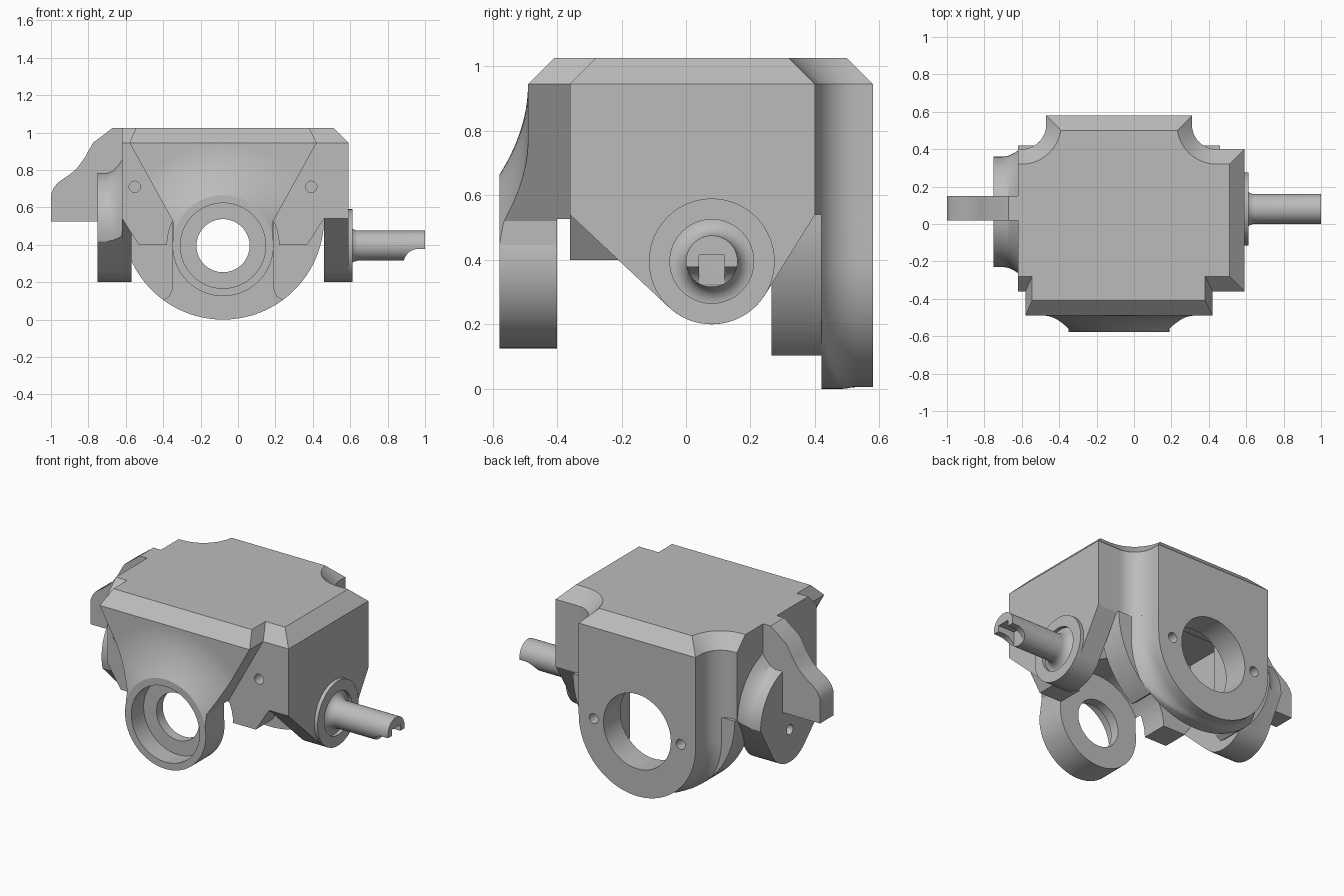
import bpy, bmesh
from math import sin, cos, sqrt, pi, radians

old = bpy.data.objects.get("Cube")
if old:
    bpy.data.objects.remove(old)

grey = bpy.data.materials.new("housing_grey")
grey.use_nodes = True
grey.diffuse_color = (0.5, 0.5, 0.5, 1)
grey.node_tree.nodes["Principled BSDF"].inputs["Base Color"].default_value = (0.5, 0.5, 0.5, 1)

CX, CZ = -0.08, 0.395   # main bore axis, running along y
SY = 0.08               # shaft axis offset, running along x


def loft(name, rings, closed=False):
    """Skin equal-length rings; cap the ends or close into a loop."""
    bm = bmesh.new()
    vs = [[bm.verts.new(p) for p in r] for r in rings]
    n = len(vs[0])
    pairs = list(zip(vs, vs[1:])) + ([(vs[-1], vs[0])] if closed else [])
    for a, b in pairs:
        for i in range(n):
            j = (i + 1) % n
            bm.faces.new((a[i], a[j], b[j], b[i]))
    if not closed:
        bm.faces.new(vs[0])
        bm.faces.new(vs[-1])
    bmesh.ops.remove_doubles(bm, verts=bm.verts, dist=1e-5)
    bmesh.ops.recalc_face_normals(bm, faces=bm.faces)
    me = bpy.data.meshes.new(name)
    bm.to_mesh(me)
    bm.free()
    me.materials.append(grey)
    ob = bpy.data.objects.new(name, me)
    bpy.context.collection.objects.link(ob)
    return ob


def place(pts, axis, d):
    k = "XYZ".index(axis)
    return [tuple(list(p[:k]) + [d] + list(p[k:])) for p in pts]


def prism(name, pts, axis, a, b):
    return loft(name, [place(pts, axis, a), place(pts, axis, b)])


def arc(c, r, a0, a1, n):
    return [(c[0] + r * cos(radians(a0 + (a1 - a0) * i / n)),
             c[1] + r * sin(radians(a0 + (a1 - a0) * i / n))) for i in range(n + 1)]


def circle(c, r, n=64):
    return arc(c, r, 0, 360, n)[:-1]


def lathe(name, c, axis, profile, closed=False):
    return loft(name, [place(circle(c, r), axis, d) for d, r in profile], closed)


def box(name, x0, x1, y0, y1, z0, z1):
    return prism(name, [(x0, y0), (x1, y0), (x1, y1), (x0, y1)], "Z", z0, z1)


def boolean(ob, cutters, op="DIFFERENCE"):
    bpy.context.view_layer.objects.active = ob
    for c in cutters:
        c.hide_render = True
        m = ob.modifiers.new("cut", "BOOLEAN")
        m.operation, m.solver, m.object = op, "EXACT", c
        bpy.ops.object.modifier_apply(modifier=m.name)
        bpy.data.objects.remove(c)


def bore(axis, c, r, a, b):
    return prism("cutter", circle(c, r, 48), axis, a, b)


# Upper housing: outline with scooped rear corners and a chamfered top
def outline(inset):
    s = 0.13 + inset
    right = [(p[0], min(p[1], 0.58 - inset)) for p in arc((0.44, 0.53), s, 270, 180, 10)]
    right.append((0.31 - inset, 0.58 - inset))
    left = [(2 * CX - x, y) for x, y in reversed(right)]
    return ([(0.59 - inset, inset - 0.36), (0.59 - inset, 0.40 - inset)] + right + left
            + [(-0.62, 0.40 - inset), (-0.62, inset - 0.36)])


def rear_bores():
    cuts = [bore("Y", (CX, CZ), 0.225, 0.38, 0.62)]
    return cuts + [bore("Y", (CX + s * 0.29, CZ), 0.03, 0.36, 0.62) for s in (-1, 1)]


body = loft("upper_housing", [place(outline(0), "Z", 0.54), place(outline(0), "Z", 0.945),
                              place(outline(0.08), "Z", 1.025)])
boolean(body, [box("cutter", -0.57, 0.46, -0.2, 0.265, 0.4, 0.85),
               box("cutter", -0.35, 0.19, 0.2, 0.42, 0.4, 0.7),
               bore("Y", (CX, CZ), 0.225, 0.38, 0.62),
               bore("Y", (CX, CZ), 0.3, -0.4, -0.15)]
        + [bore("Y", (CX + s * 0.472, 0.71), 0.03, -0.4, -0.22) for s in (-1, 1)])


# Rear flange: scooped sides swept round the bottom, trimmed by a larger round
def flange_ring(y):
    w = 0.39 if y >= 0.53 else 0.52 - sqrt(0.13 ** 2 - (0.53 - y) ** 2)
    pts = [(CX + w, 0.54)]
    for i in range(49):
        a = -pi * i / 48
        limit = 0.145 * sin(a) + sqrt((0.145 * sin(a)) ** 2 + 0.2706)
        r = min(w, limit)
        pts.append((CX + r * cos(a), CZ + r * sin(a)))
    pts.append((CX - w, 0.54))
    return place(pts, "Y", y)


flange = loft("rear_flange", [flange_ring(0.42 + 0.011 * i) for i in range(11)] + [flange_ring(0.58)])
boolean(flange, rear_bores())

# Inner lugs beside the rear flange
for s, side in ((1, "left"), (-1, "right")):
    pts = [(0.27, 0.54), (0.27, 0.16), (0.285, 0.125)] + arc((0, 0.54), 0.54, -54, 0, 14)
    prism(side + "_rear_lug", [(CX + s * x, z) for x, z in pts], "Y", 0.265, 0.42)

# Side walls tapering down to a round around the shaft axis
wall = [(-0.36, 0.54), (0.40, 0.54)] + arc((SY, CZ), 0.195, -32, -133, 24)
prism("left_wall", wall, "X", 0.46, 0.59)
right_wall = prism("right_wall", wall, "X", -0.62, -0.57)
boolean(right_wall, [bore("X", (SY, CZ), 0.03, -0.7, -0.5)])


# Right boss with a flared root
def boss_ring(x, r, lift):
    return place(arc((0.065, 0.49 + lift), r, 0, 194, 32) + arc((SY, CZ), 0.195, -133, -32, 16), "X", x)


boss = loft("right_boss", [boss_ring(-0.75, 0.295, 0), boss_ring(-0.70, 0.295, 0),
                           boss_ring(-0.67, 0.3, 0.006), boss_ring(-0.64, 0.315, 0.022),
                           boss_ring(-0.618, 0.33, 0.04)])
boolean(boss, [bore("X", (SY, CZ), 0.03, -0.8, -0.5)])

# Lever tab on the right side
tab = [(-0.6, 0.525), (-1, 0.525), (-1, 0.67), (-0.985, 0.705), (-0.96, 0.735), (-0.9, 0.775),
       (-0.86, 0.81), (-0.82, 0.865), (-0.775, 0.945), (-0.67, 1.025), (-0.6, 1.025)]
prism("lever_tab", tab, "Y", 0.02, 0.15)

# Lower front flange with an arch around the bore
front = prism("front_flange", [(-0.62, 0.54), (-0.53, 0.40), (0.37, 0.40), (0.46, 0.54)], "Y", -0.36, -0.2)
boolean(front, [bore("Y", (CX, CZ), 0.3, -0.4, -0.1)])

# Front V-shaped block, flaring outwards into the bearing ring
half = [(0.5, 0.945), (0.265, 0.52), (0.265, 0.4)]
vee = [(CX + x, z) for x, z in half] + [(CX - x, z) for x, z in reversed(half)]
block = prism("front_block", vee, "Y", -0.7, -0.36)
flare = [(-0.3, 1.2), (-0.49, 1.2)]
flare += [(-0.49 - 0.088 * (i / 14) ** 2, 0.55 - 0.02 * i) for i in range(15)]
boolean(block, [lathe("cutter", (CX, CZ), "Y", flare)], "INTERSECT")
boolean(block, [bore("Y", (CX, CZ), 0.3, -0.4, -0.3), bore("Y", (CX, CZ), 0.25, -0.7, -0.3)])
loft("front_block_cap", [
    [(-0.58, -0.49, 0.945), (0.42, -0.49, 0.945), (0.42, -0.28, 0.945), (-0.58, -0.28, 0.945)],
    [(-0.545, -0.41, 1.025), (0.38, -0.41, 1.025), (0.38, -0.28, 1.025), (-0.545, -0.28, 1.025)]])

# Front bearing ring with a counterbore
lathe("front_bearing_ring", (CX, CZ), "Y",
      [(-0.4, 0.27), (-0.578, 0.27), (-0.578, 0.228), (-0.46, 0.228), (-0.46, 0.142), (-0.4, 0.142)], True)

# Shaft collar and shaft with a slotted, relieved end
lathe("shaft_collar", (SY, CZ), "X", [(0.58, 0.195), (0.612, 0.195), (0.612, 0.13), (0.58, 0.13)], True)
fillet = [(0.645 - 0.055 * cos(a), 0.135 - 0.055 * sin(a)) for a in [pi / 2 * i / 8 for i in range(9)]]
shaft = lathe("shaft", (SY, CZ), "X", [(0.5, 0.128)] + fillet + [(1, 0.08)])
relief = [(1.1, 0.25), (1.1, 0.378)] + arc((0.965, 0.298), 0.08, 90, 180, 10) + [(0.885, 0.25)]
boolean(shaft, [prism("cutter", relief, "Y", -0.1, 0.3), box("cutter", 0.89, 1.1, 0.04, 0.12, 0.2, 0.415)])

# Smooth the round surfaces while keeping edges crisp
for ob in bpy.context.view_layer.objects:
    ob.select_set(ob.type == "MESH")
bpy.context.view_layer.objects.active = body
bpy.ops.object.shade_smooth_by_angle(angle=radians(25))
